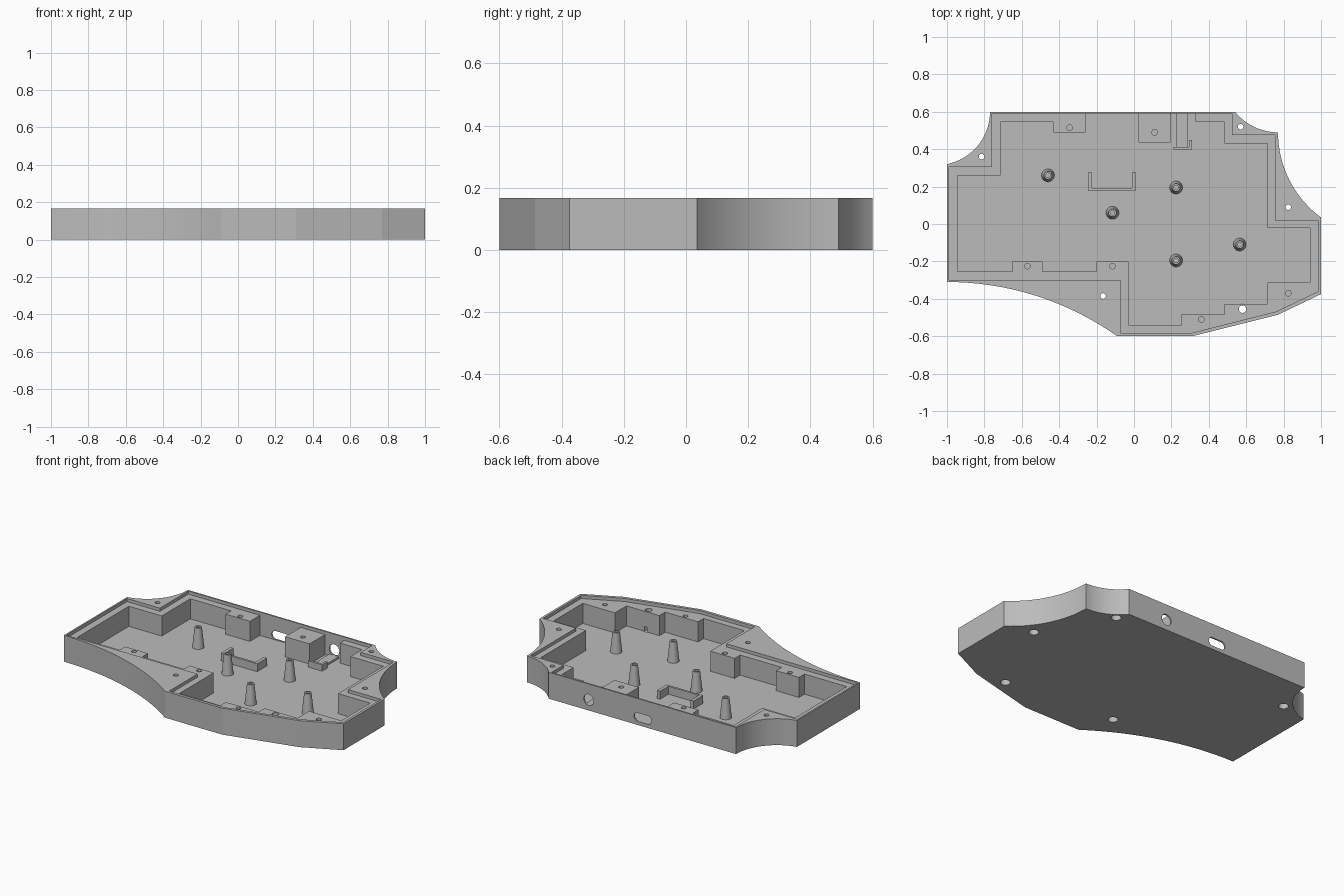
import bpy, bmesh
from math import atan2, cos, sin, pi, hypot
from mathutils import Matrix, Vector

if "Cube" in bpy.data.objects:
    bpy.data.objects.remove(bpy.data.objects["Cube"], do_unlink=True)

TOP, LEDGE, FLOOR = 0.167, 0.147, 0.02
ABOVE = 0.3

grey = bpy.data.materials.new("case_grey")
grey.use_nodes = True
grey.diffuse_color = (0.5, 0.5, 0.5, 1)
grey.node_tree.nodes["Principled BSDF"].inputs["Base Color"].default_value = (0.5, 0.5, 0.5, 1)


def finish(name, bm):
    bmesh.ops.recalc_face_normals(bm, faces=bm.faces)
    mesh = bpy.data.meshes.new(name)
    bm.to_mesh(mesh)
    bm.free()
    mesh.materials.append(grey)
    obj = bpy.data.objects.new(name, mesh)
    bpy.context.collection.objects.link(obj)
    return obj


def prism(name, points, z0, z1):
    bm = bmesh.new()
    face = bm.faces.new([bm.verts.new((x, y, z0)) for x, y in points])
    up = bmesh.ops.extrude_face_region(bm, geom=[face])["geom"]
    bmesh.ops.translate(bm, vec=(0, 0, z1 - z0),
                        verts=[v for v in up if isinstance(v, bmesh.types.BMVert)])
    return finish(name, bm)


def box(name, x0, x1, y0, y1, z0, z1):
    return prism(name, [(x0, y0), (x1, y0), (x1, y1), (x0, y1)], z0, z1)


def cone(name, x, y, r0, r1, z0, z1):
    bm = bmesh.new()
    bmesh.ops.create_cone(bm, cap_ends=True, segments=48, radius1=r0, radius2=r1, depth=z1 - z0,
                          matrix=Matrix.Translation((x, y, (z0 + z1) / 2)))
    return finish(name, bm)


def cut(obj, cutter):
    cutter.hide_render = True
    mod = obj.modifiers.new("cut", "BOOLEAN")
    mod.operation, mod.solver, mod.object = "DIFFERENCE", "EXACT", cutter
    bpy.context.view_layer.objects.active = obj
    bpy.ops.object.modifier_apply(modifier=mod.name)
    bpy.data.objects.remove(cutter, do_unlink=True)


def arc(start, end, centre, n=16):
    """Points from start to end on a circle around centre, short way round."""
    c = Vector(centre)
    a, b = Vector(start) - c, Vector(end) - c
    a0, turn = atan2(a.y, a.x), -a.angle_signed(b)
    pts = [(c.x + a.length * cos(a0 + turn * i / n), c.y + a.length * sin(a0 + turn * i / n))
           for i in range(n)]
    return pts


def smooth(obj):
    bpy.ops.object.select_all(action="DESELECT")
    obj.select_set(True)
    bpy.context.view_layer.objects.active = obj
    bpy.ops.object.shade_smooth_by_angle(angle=pi / 20)


# Outer body with scooped corners
outline = arc((-1, -0.31), (-0.09, -0.6), (-1, -1.883))
outline += [(-0.09, -0.6), (0.31, -0.6), (0.77, -0.485), (1, -0.375)]
outline += arc((1, 0.035), (0.77, 0.49), (1.335, 0.49))
outline += arc((0.77, 0.49), (0.54, 0.6), (0.77, 0.785))
outline += [(0.54, 0.6)]
outline += arc((-0.77, 0.6), (-1, 0.32), (-1.055, 0.6))
outline += [(-1, 0.32)]
case = prism("case_shell", outline, 0, TOP)

# Shallow seat for the cover plate
seat = [(-0.99, 0.305), (-0.76, 0.305), (-0.76, 0.59), (0.525, 0.59), (0.525, 0.475),
        (0.755, 0.475), (0.755, 0.02), (0.985, 0.02), (0.985, -0.36), (0.76, -0.468),
        (0.31, -0.582), (-0.072, -0.582), (-0.072, -0.3), (-0.99, -0.3)]
cut(case, prism("seat_cutter", seat, LEDGE, ABOVE))

# Deep cavity with stepped walls and screw blocks
cavity = [(-0.945, 0.26), (-0.715, 0.26), (-0.715, 0.545), (-0.43, 0.545), (-0.43, 0.49),
          (-0.26, 0.49), (-0.26, 0.59), (0.025, 0.59), (0.025, 0.435), (0.195, 0.435),
          (0.195, 0.59), (0.33, 0.59), (0.33, 0.545), (0.485, 0.545), (0.485, 0.43),
          (0.715, 0.43), (0.715, -0.022), (0.94, -0.022), (0.94, -0.312), (0.715, -0.312),
          (0.715, -0.427), (0.485, -0.427), (0.485, -0.485), (0.255, -0.485), (0.255, -0.54),
          (-0.03, -0.54), (-0.03, -0.2), (-0.2, -0.2), (-0.2, -0.255), (-0.49, -0.255),
          (-0.49, -0.2), (-0.65, -0.2), (-0.65, -0.255), (-0.945, -0.255)]
cut(case, prism("cavity_cutter", cavity, FLOOR, ABOVE))

# Through bolts with wide counterbores underneath
for x, y, r in [(-0.815, 0.36, 0.015), (0.57, 0.52, 0.015), (0.825, 0.09, 0.015),
                (0.58, -0.455, 0.02), (-0.165, -0.385, 0.015)]:
    cut(case, cone("bolt_cutter", x, y, r, r, -0.1, ABOVE))
    cut(case, cone("counterbore_cutter", x, y, 0.029, 0.029, -0.1, 0.05))

# Blind screw holes in the ledge
for x, y in [(-0.345, 0.515), (0.11, 0.49), (-0.57, -0.225), (-0.115, -0.225),
             (0.36, -0.51), (0.825, -0.37)]:
    cut(case, cone("screw_cutter", x, y, 0.015, 0.015, 0.07, ABOVE))

# Round jack opening and rounded slot in the back wall


def port(x, z, r, half):
    pts = []
    for side, base in ((1, -pi / 2), (-1, pi / 2)):
        pts += [(x + side * half + r * cos(base + pi * i / 24), z + r * sin(base + pi * i / 24))
                for i in range(25 if half else 24)]
    obj = prism("port_cutter", pts, -0.65, -0.56)
    obj.data.transform(Matrix.Rotation(pi / 2, 4, "X"))
    return obj


cut(case, port(0.26, 0.067, 0.035, 0))
cut(case, port(-0.117, 0.05, 0.027, 0.034))
smooth(case)

# Tapered standoffs with screw holes
for i, (x, y) in enumerate([(-0.46, 0.26), (-0.115, 0.06), (0.225, 0.195),
                            (0.565, -0.11), (0.225, -0.195)]):
    post = cone(f"standoff_{i + 1}", x, y, 0.035, 0.021, FLOOR - 0.005, LEDGE)
    cut(post, cone("post_cutter", x, y, 0.012, 0.012, 0.06, ABOVE))
    smooth(post)

# U-shaped board bracket
prism("board_bracket", [(-0.245, 0.178), (0.01, 0.178), (0.01, 0.275), (-0.012, 0.275),
                        (-0.012, 0.192), (-0.224, 0.192), (-0.224, 0.275), (-0.245, 0.275)],
      FLOOR - 0.005, 0.07)

# Jack rest and its L-shaped stop
box("jack_rest", 0.225, 0.29, 0.41, 0.59, FLOOR - 0.005, 0.032)
prism("jack_stop", [(0.21, 0.397), (0.31, 0.397), (0.31, 0.45), (0.295, 0.45),
                    (0.295, 0.411), (0.21, 0.411)], FLOOR - 0.005, 0.06)
